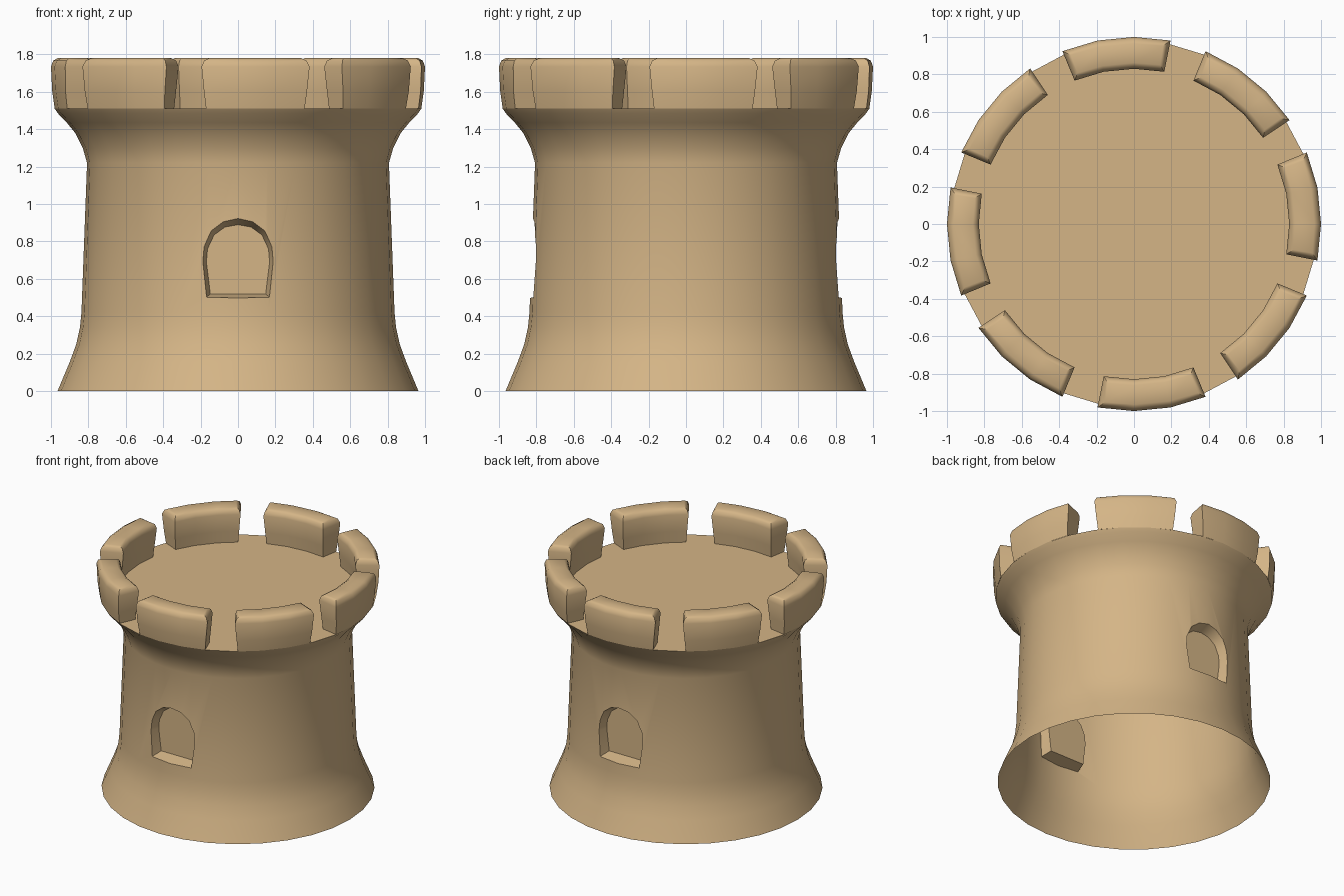
import bpy, bmesh, math

if "Cube" in bpy.data.objects:
    bpy.data.objects.remove(bpy.data.objects["Cube"])

SIDES = 32
STEP = 2 * math.pi / SIDES

sand = bpy.data.materials.new("sandstone")
sand.diffuse_color = (0.66, 0.46, 0.24, 1)
sand.use_nodes = True
sand.node_tree.nodes["Principled BSDF"].inputs["Base Color"].default_value = sand.diffuse_color


def make_object(name, bm, angle=None):
    bmesh.ops.recalc_face_normals(bm, faces=bm.faces)
    mesh = bpy.data.meshes.new(name)
    bm.to_mesh(mesh)
    bm.free()
    mesh.materials.append(sand)
    obj = bpy.data.objects.new(name, mesh)
    bpy.context.collection.objects.link(obj)
    return obj


def skin(bm, rings):
    for a, b in zip(rings, rings[1:]):
        n = len(a)
        for i in range(n):
            bm.faces.new((a[i], a[(i + 1) % n], b[(i + 1) % n], b[i]))


def activate(obj):
    bpy.ops.object.select_all(action='DESELECT')
    obj.select_set(True)
    bpy.context.view_layer.objects.active = obj


def smooth(obj, degrees):
    activate(obj)
    bpy.ops.object.shade_smooth_by_angle(angle=math.radians(degrees))


# Tower wall: turned profile (radius, height), closed for the window cuts
profile = [(0.965, 0), (0.90, 0.155), (0.865, 0.25), (0.845, 0.34), (0.837, 0.42),
           (0.807, 1.22), (0.83, 1.30), (0.87, 1.38), (0.915, 1.435),
           (0.963, 1.485), (0.98, 1.51)]
bm = bmesh.new()
rings = [[bm.verts.new((r * math.cos(i * STEP), r * math.sin(i * STEP), z))
          for i in range(SIDES)] for r, z in profile]
skin(bm, rings)
bm.faces.new(rings[0])
bm.faces.new(rings[-1])
tower = make_object("tower_wall", bm)

# Arched, tapering window recesses, front and back
half = [(0.148, 0.52), (0.169, 0.69), (0.163, 0.76), (0.128, 0.835), (0.07, 0.877)]
outline = half + [(0, 0.89)] + [(-x, z) for x, z in reversed(half)]
for name, side in (("front_window_cutter", -1), ("back_window_cutter", 1)):
    bm = bmesh.new()
    rings = [[bm.verts.new((x * s, side * y, 0.653 + (z - 0.653) * s)) for x, z in outline]
             for y, s in ((0.735, 1.0), (0.915, 1.3))]
    skin(bm, rings)
    for ring in rings:
        bm.faces.new(ring)
    cutter = make_object(name, bm)
    cutter.hide_render = True
    mod = tower.modifiers.new(name, 'BOOLEAN')
    mod.operation = 'DIFFERENCE'
    mod.solver = 'EXACT'
    mod.object = cutter
    activate(tower)
    bpy.ops.object.modifier_apply(modifier=mod.name)
    bpy.data.objects.remove(cutter)

# Open underside
bm = bmesh.new()
bm.from_mesh(tower.data)
base = [f for f in bm.faces if all(v.co.z < 0.001 for v in f.verts)]
bmesh.ops.delete(bm, geom=base, context='FACES')
bm.to_mesh(tower.data)
bm.free()
smooth(tower, 28)

# Battlements: eight curved blocks, three sides wide with one-side gaps
# levels: height, outer radius, inner radius, end inset in degrees
levels = [(1.51, 0.98, 0.85, 1.2), (1.60, 0.993, 0.842, 0.7), (1.735, 1.0, 0.83, 0),
          (1.767, 0.988, 0.841, 0.7), (1.78, 0.965, 0.862, 2.0)]
for k in range(8):
    bm = bmesh.new()
    rings = []
    for z, r_out, r_in, inset in levels:
        angles = [(7 + 4 * k + i) * STEP for i in range(4)]
        angles[0] += math.radians(inset)
        angles[3] -= math.radians(inset)
        points = [(r_out, a) for a in angles] + [(r_in, a) for a in reversed(angles)]
        rings.append([bm.verts.new((r * math.cos(a), r * math.sin(a), z)) for r, a in points])
    skin(bm, rings)
    top = rings[-1]
    for i in range(3):
        bm.faces.new((top[i], top[i + 1], top[6 - i], top[7 - i]))
    smooth(make_object(f"battlement_{k + 1}", bm), 40)
